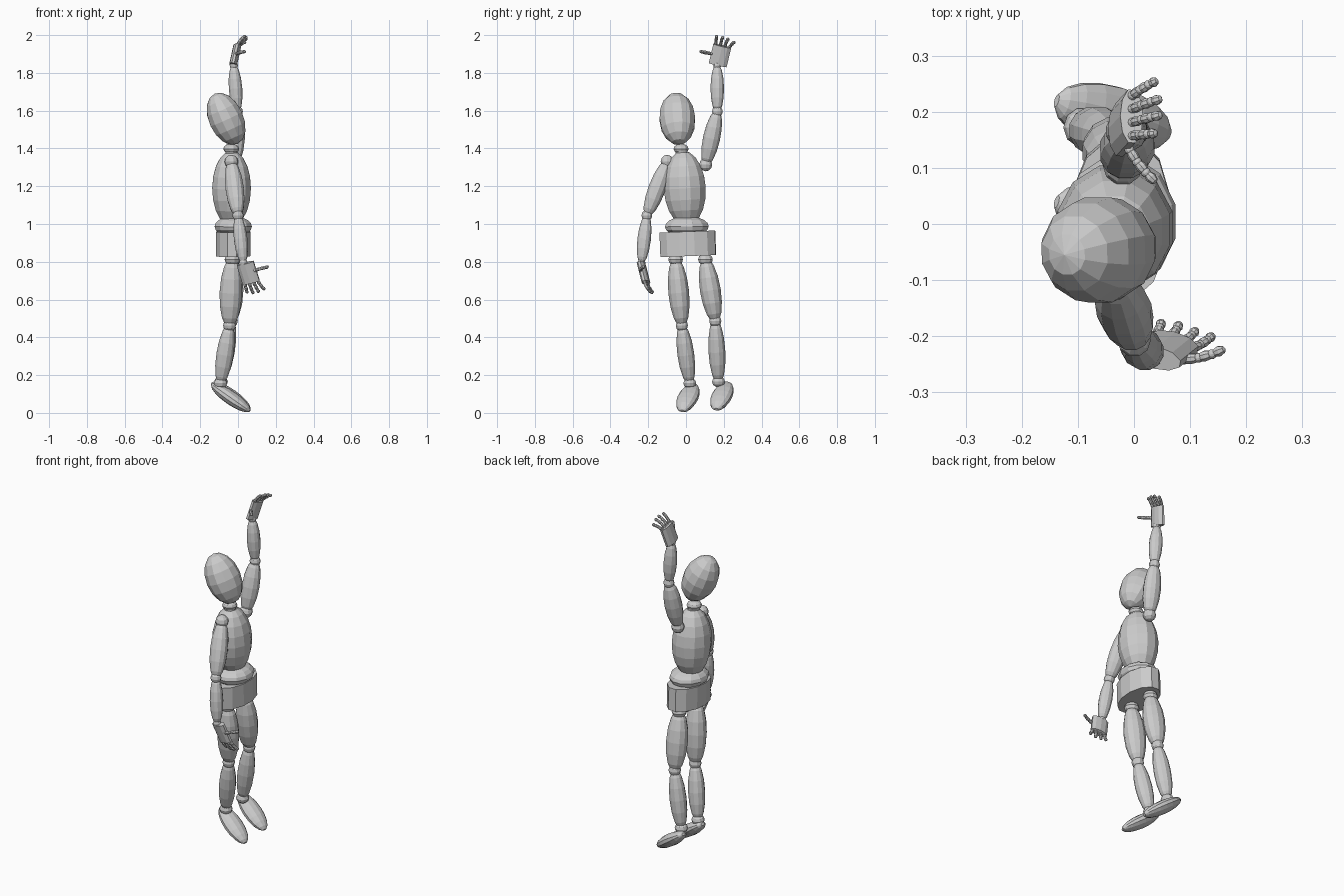
import bpy, bmesh, math
from mathutils import Vector as V

if "Cube" in bpy.data.objects:
    bpy.data.objects.remove(bpy.data.objects["Cube"])


def barrel(name, a, b, w, d, side=(0, 1, 0), k=0.93, seg=12, rings=6):
    """Lathed solid from a to b. k=1 ellipsoid, k<1 cut-off ellipsoid, k=0 straight drum."""
    a, b = V(a), V(b)
    axis = (b - a).normalized()
    s = V(side)
    s = (s - axis * s.dot(axis)).normalized()
    f = axis.cross(s)
    lim = math.asin(k) if k else 0
    bm = bmesh.new()
    loops = []
    for i in range(rings + 1):
        if k:
            ang = lim * (2 * i / rings - 1)
            t, r = math.sin(ang) / k, max(math.cos(ang), 0.002)
        else:
            t, r = 2 * i / rings - 1, 1
        c = (a + b) / 2 + (b - a) / 2 * t
        loops.append([bm.verts.new(c + s * w * r * math.cos(q) + f * d * r * math.sin(q))
                      for q in (2 * math.pi * (j + 0.5) / seg for j in range(seg))])
    for lo, hi in zip(loops, loops[1:]):
        for j in range(seg):
            bm.faces.new((lo[j], lo[j - 1], hi[j - 1], hi[j]))
    bm.faces.new(loops[0])
    bm.faces.new(loops[-1])
    bmesh.ops.remove_doubles(bm, verts=bm.verts, dist=0.0008)
    bmesh.ops.recalc_face_normals(bm, faces=bm.faces)
    me = bpy.data.meshes.new(name)
    bm.to_mesh(me)
    bm.free()
    ob = bpy.data.objects.new(name, me)
    bpy.context.collection.objects.link(ob)
    return ob


def ball(name, c, r, h=None):
    up = V((0, 0, h or r))
    barrel(name, V(c) - up, V(c) + up, r, r, k=1, seg=10)


def finger(name, base, tip, bend, r=0.0095):
    """Three beads along a slightly bent line, with knuckle balls between."""
    base, tip, bend = V(base), V(tip), V(bend)
    pts = [base.lerp(tip, t) + bend * 4 * t * (1 - t) for t in (0, 0.36, 0.68, 1)]
    for i in range(3):
        barrel(f"{name}_bead_{i}", pts[i], pts[i + 1], r, r,
               side=(0.3, 1, 0.2), k=1 if i == 2 else 0.85, seg=8, rings=4)
        ball(f"{name}_knuckle_{i}", pts[i], r * 0.9)


# Head and neck
hc, hx = V((-0.063, -0.046, 1.557)), V((-0.061, -0.009, 0.133))
barrel("head", hc - hx, hc + hx, 0.097, 0.094, k=1, rings=8)
ball("neck_ball", (-0.036, -0.026, 1.398), 0.042, 0.027)
barrel("neck_stem", (-0.034, -0.02, 1.34), (-0.035, -0.024, 1.39), 0.033, 0.033, k=0, rings=1)

# Torso, waist, pelvis
barrel("torso", (-0.035, 0.005, 1.0), (-0.033, -0.018, 1.378), 0.115, 0.106, k=0.95, rings=8)
barrel("waist", (-0.025, 0.005, 0.94), (-0.025, 0.004, 1.033), 0.12, 0.102, k=0.85)
barrel("pelvis", (-0.025, 0.012, 0.83), (-0.025, 0.007, 0.96), 0.152, 0.092,
       side=(0.05, 1, 0.02), k=0, rings=1)

# Legs: hip, knee, ankle, foot centre
legs = {
    "right": ((-0.03, -0.055, 0.812), (-0.045, -0.022, 0.463), (-0.093, 0.02, 0.157), (-0.038, 0.01, 0.08)),
    "left": ((-0.028, 0.103, 0.812), (-0.035, 0.155, 0.487), (-0.09, 0.172, 0.165), (-0.038, 0.19, 0.089)),
}
for n, (hip, knee, ankle, foot) in legs.items():
    ball(n + "_hip_ball", hip, 0.041, 0.033)
    ball(n + "_knee_ball", knee, 0.034)
    ball(n + "_ankle_ball", ankle, 0.036, 0.03)
    barrel(n + "_thigh", V(hip), V(knee), 0.057, 0.062)
    barrel(n + "_shin", V(knee), V(ankle), 0.046, 0.047)
    half = V((0.1, -0.03, -0.07))
    barrel(n + "_foot", V(foot) - half, V(foot) + half, 0.057, 0.036,
           side=(0.3, 1, 0), k=0.98, rings=8)

# Arms: shoulder, elbow, wrist
arms = {
    "right": ((-0.035, -0.1, 1.33), (0.0, -0.207, 1.045), (0.028, -0.236, 0.795)),
    "left": ((-0.02, 0.105, 1.315), (-0.004, 0.166, 1.595), (-0.022, 0.165, 1.84)),
}
for n, (sh, el, wr) in arms.items():
    ball(n + "_shoulder_ball", sh, 0.036)
    ball(n + "_elbow_ball", el, 0.03)
    ball(n + "_wrist_ball", wr, 0.022)
    barrel(n + "_upper_arm", sh, el, 0.047, 0.05)
    barrel(n + "_forearm", el, wr, 0.037, 0.037)

# Palms
barrel("right_palm", (0.038, -0.238, 0.793), (0.07, -0.212, 0.69), 0.049, 0.021,
       side=(1, -0.25, 0.2), k=0, seg=10, rings=1)
barrel("left_palm", (-0.026, 0.168, 1.842), (-0.004, 0.192, 1.943), 0.051, 0.021,
       side=(0, 1, -0.22), k=0, seg=10, rings=1)

# Fingers: base to tip
tips_r = [(0.05, -0.172, 0.634), (0.082, -0.176, 0.63), (0.112, -0.187, 0.637), (0.142, -0.197, 0.652)]
tips_l = [(0.041, 0.162, 1.998), (0.05, 0.195, 1.992), (0.05, 0.224, 1.983), (0.043, 0.257, 1.964)]
for i in range(4):
    u = i / 3
    finger(f"right_finger_{i}", V((0.036, -0.204, 0.686)).lerp(V((0.104, -0.221, 0.699)), u),
           tips_r[i], (0, -0.003, -0.003))
    finger(f"left_finger_{i}", V((-0.003, 0.157, 1.949)).lerp(V((-0.003, 0.229, 1.934)), u),
           tips_l[i], (-0.003, 0, 0.003))
finger("right_thumb", (0.088, -0.242, 0.755), (0.163, -0.222, 0.775), (0, -0.004, 0), 0.01)
finger("left_thumb", (-0.008, 0.132, 1.902), (0.04, 0.073, 1.914), (-0.004, 0, 0), 0.01)
